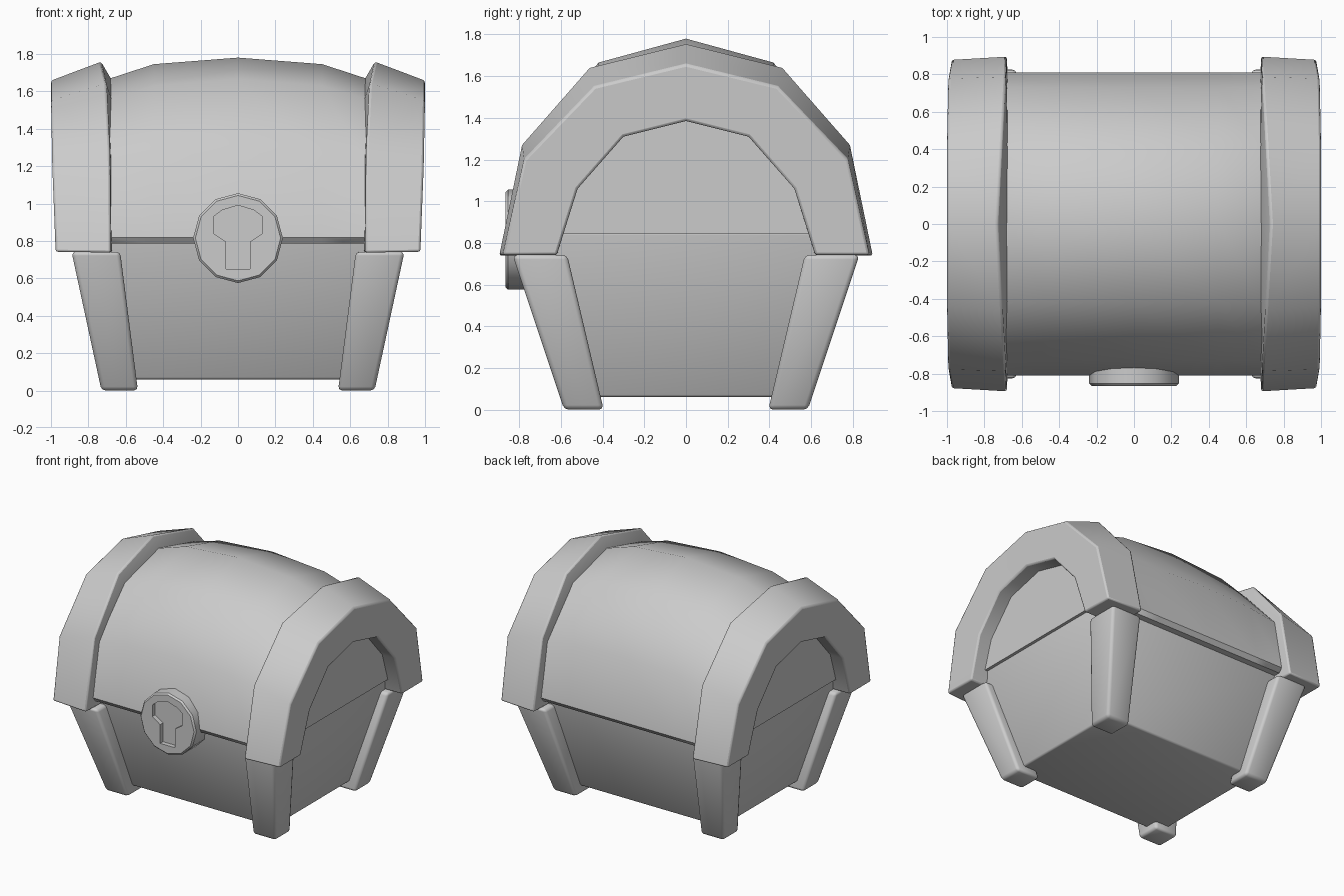
import bpy, bmesh, math

if "Cube" in bpy.data.objects:
    bpy.data.objects.remove(bpy.data.objects["Cube"])


def shade(ob, angle):
    bpy.ops.object.select_all(action='DESELECT')
    ob.select_set(True)
    bpy.context.view_layer.objects.active = ob
    bpy.ops.object.shade_smooth_by_angle(angle=math.radians(angle))


def make(name, verts, faces, bevel=0.0, smooth=35):
    """Mesh object with consistent normals, soft bevel and angle shading."""
    bm = bmesh.new()
    vs = [bm.verts.new(v) for v in verts]
    for f in faces:
        bm.faces.new([vs[i] for i in f])
    bmesh.ops.recalc_face_normals(bm, faces=bm.faces)
    me = bpy.data.meshes.new(name)
    bm.to_mesh(me)
    bm.free()
    ob = bpy.data.objects.new(name, me)
    bpy.context.collection.objects.link(ob)
    shade(ob, smooth)
    if bevel:
        m = ob.modifiers.new("bevel", 'BEVEL')
        m.width, m.segments = bevel, 2
        m.limit_method, m.angle_limit = 'ANGLE', math.radians(50)
    return ob


def loft(name, rings, **kw):
    """Skin a list of equal closed rings and cap both ends."""
    n = len(rings[0])
    verts = [p for r in rings for p in r]
    faces = [(k * n + i, k * n + (i + 1) % n, (k + 1) * n + (i + 1) % n, (k + 1) * n + i)
             for k in range(len(rings) - 1) for i in range(n)]
    faces += [tuple(range(n)), tuple(range(len(verts) - n, len(verts)))]
    return make(name, verts, faces, **kw)


def rect(x0, x1, y0, y1, z):
    return [(x0, y0, z), (x1, y0, z), (x1, y1, z), (x0, y1, z)]


def arch(half):
    """Mirror a half profile (bottom to crown) across y = 0."""
    return half + [(-p[0], p[1]) for p in reversed(half[:-1])]


# Tapered base tub, set in slightly behind the legs and under the lid
loft("base", [rect(-.665, .665, -.515, .515, .06), rect(-.855, .855, -.755, .755, .85)],
     bevel=.012, smooth=100)

# Barrel lid, crowned along its length, with a curled lower lip
section = [(.875, 1.58, 1.47, .842), (.72, 1.655, 1.545, .842), (.68, 1.67, 1.56, .785),
           (.45, 1.745, 1.63, .785), (0, 1.78, 1.665, .785)]
section = [(-x, *rest) for x, *rest in section] + section[-2::-1]
rings = []
for x, top, mid, low in section:
    half = [(.785, low), (.81, low + .033), (.73, .45 + mid * .495), (.42, mid), (0, top)]
    rings.append([(x, y, z) for y, z in arch(half)])
loft("lid", rings, smooth=42)

# Arched end bands: outer rim, inboard rim, seam with lid, buried edge, inner rim
A = [(.975, .88, .742), (.993, .777, 1.2), (1.0, .44, 1.55), (1.0, 0, 1.657)]
B = [(.68, .897, .738), (.685, .787, 1.272), (.705, .463, 1.643), (.732, 0, 1.758)]
E = [(.675, .79, .738), (.675, .69, 1.2), (.675, .41, 1.555), (.675, 0, 1.66)]
C = [(.67, .62, .738), (.67, .52, 1.06), (.67, .30, 1.31), (.67, 0, 1.385)]
D = [(.975, .62, .742), (.985, .52, 1.06), (.99, .30, 1.31), (.99, 0, 1.385)]
for side, s in (("left", -1), ("right", 1)):
    half = [[(s * x, y, z) for x, y, z in q] for q in zip(A, B, E, C, D)]
    back = [[(x, -y, z) for x, y, z in r] for r in reversed(half[:-1])]
    loft("lid_band_" + side, half + back, bevel=.012, smooth=60)

# Four splayed corner legs
for nx, sx in (("left", -1), ("right", 1)):
    for ny, sy in (("front", -1), ("back", 1)):
        ends = rect(.535, .73, .395, .585, 0), rect(.63, .89, .57, .832, .742)
        loft(f"leg_{ny}_{nx}", [[(sx * x, sy * y, z) for x, y, z in r] for r in ends],
             bevel=.022, smooth=100)


# Twelve-sided lock plate with a chamfered face
def disc(r, y):
    return [(r * math.sin(k * math.pi / 6), y, .815 + r * math.cos(k * math.pi / 6))
            for k in range(12)]


lock = loft("lock_plate", [disc(.24, -.70), disc(.24, -.853), disc(.228, -.865)])

# Keyhole recess cut into the lock
key = [(.063, .65), (.063, .795), (.13, .84), (.13, .93), (.085, .965), (0, .99)]
key += [(-x, z) for x, z in reversed(key[:-1])]
cutter = loft("keyhole_cutter", [[(x, y, z) for x, z in key] for y in (-.95, -.83)])
cutter.hide_render = True
cutter.hide_viewport = True
m = lock.modifiers.new("keyhole", 'BOOLEAN')
m.operation, m.solver, m.object = 'DIFFERENCE', 'EXACT', cutter
bpy.context.view_layer.objects.active = lock
bpy.ops.object.modifier_apply(modifier=m.name)
shade(lock, 35)
